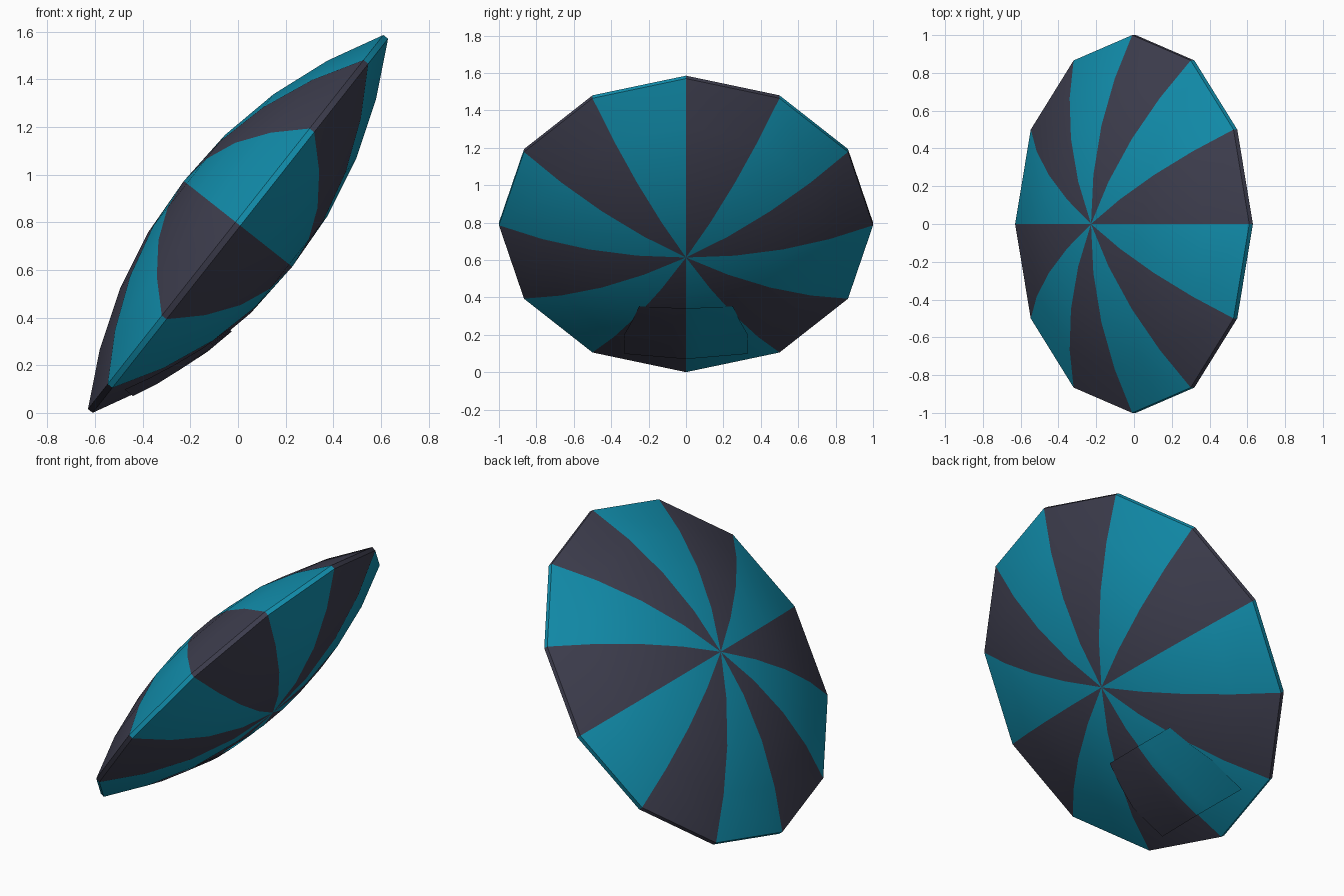
import bpy, bmesh, math
from mathutils import Vector

if "Cube" in bpy.data.objects:
    bpy.data.objects.remove(bpy.data.objects["Cube"])

TILT = math.radians(51.7)
CENTRE = Vector((0, 0, 0.793))
ALONG = Vector((math.cos(TILT), 0, math.sin(TILT)))
NORMAL = Vector((-math.sin(TILT), 0, math.cos(TILT)))
PROFILE = [(0, 0.29), (0.26, 0.274), (0.52, 0.22), (0.77, 0.13), (1, 0.0125)]
SIDES = 12
STEP = 2 * math.pi / SIDES


def place(y, u, n):
    return CENTRE + Vector((0, y, 0)) + ALONG * u + NORMAL * n


def material(name, col):
    m = bpy.data.materials.new(name)
    m.diffuse_color = (*col, 1)
    m.use_nodes = True
    m.node_tree.nodes["Principled BSDF"].inputs["Base Color"].default_value = m.diffuse_color
    return m


MATS = [material("teal", (0.006, 0.28, 0.43)), material("charcoal", (0.05, 0.05, 0.08))]


def finish(bm, name, recalc):
    if recalc:
        bmesh.ops.recalc_face_normals(bm, faces=bm.faces)
    me = bpy.data.meshes.new(name)
    bm.to_mesh(me)
    bm.free()
    ob = bpy.data.objects.new(name, me)
    bpy.context.collection.objects.link(ob)
    for m in MATS:
        me.materials.append(m)
    bpy.ops.object.select_all(action='DESELECT')
    ob.select_set(True)
    bpy.context.view_layer.objects.active = ob
    bpy.ops.object.shade_smooth_by_angle(angle=math.radians(30))


def height(y, u):
    # height of the faceted dome over a point of the rim plane
    phi = math.atan2(u, -y) % STEP
    r = math.hypot(y, u) * math.cos(phi - STEP / 2) / math.cos(STEP / 2)
    for (r0, h0), (r1, h1) in zip(PROFILE, PROFILE[1:]):
        if r <= r1:
            return h0 + (h1 - h0) * (r - r0) / (r1 - r0)
    return PROFILE[-1][1]


# Striped canopy: two shallow domes joined by a thin rim
bm = bmesh.new()
rings = PROFILE[1:] + [(r, -h) for r, h in reversed(PROFILE[1:])]
grid = [[bm.verts.new(place(-r * math.cos(i * STEP), r * math.sin(i * STEP), h))
         for i in range(SIDES)] for r, h in rings]
poles = [bm.verts.new(place(0, 0, s * PROFILE[0][1])) for s in (1, -1)]
for i in range(SIDES):
    j = (i + 1) % SIDES
    faces = [bm.faces.new((a[i], a[j], b[j], b[i])) for a, b in zip(grid, grid[1:])]
    faces += [bm.faces.new((p, g[i], g[j])) for p, g in zip(poles, (grid[0], grid[-1]))]
    for f in faces:
        f.material_index = i % 2
finish(bm, "striped_canopy", True)

# Two-tone panel lying just proud of the underside
bm = bmesh.new()
rows = [(-0.84, 0.33), (-0.74, 0.33), (-0.63, 0.33), (-0.5, 0.29), (-0.37, 0.25)]
N = 4
panel = [[bm.verts.new(place(w * k / N, u, -height(w * k / N, u) - 0.008))
          for k in range(-N, N + 1)] for u, w in rows]
for a, b in zip(panel, panel[1:]):
    for k in range(2 * N):
        f = bm.faces.new((a[k], a[k + 1], b[k + 1], b[k]))
        f.material_index = 1 if k < N else 0
finish(bm, "underside_panel", False)
